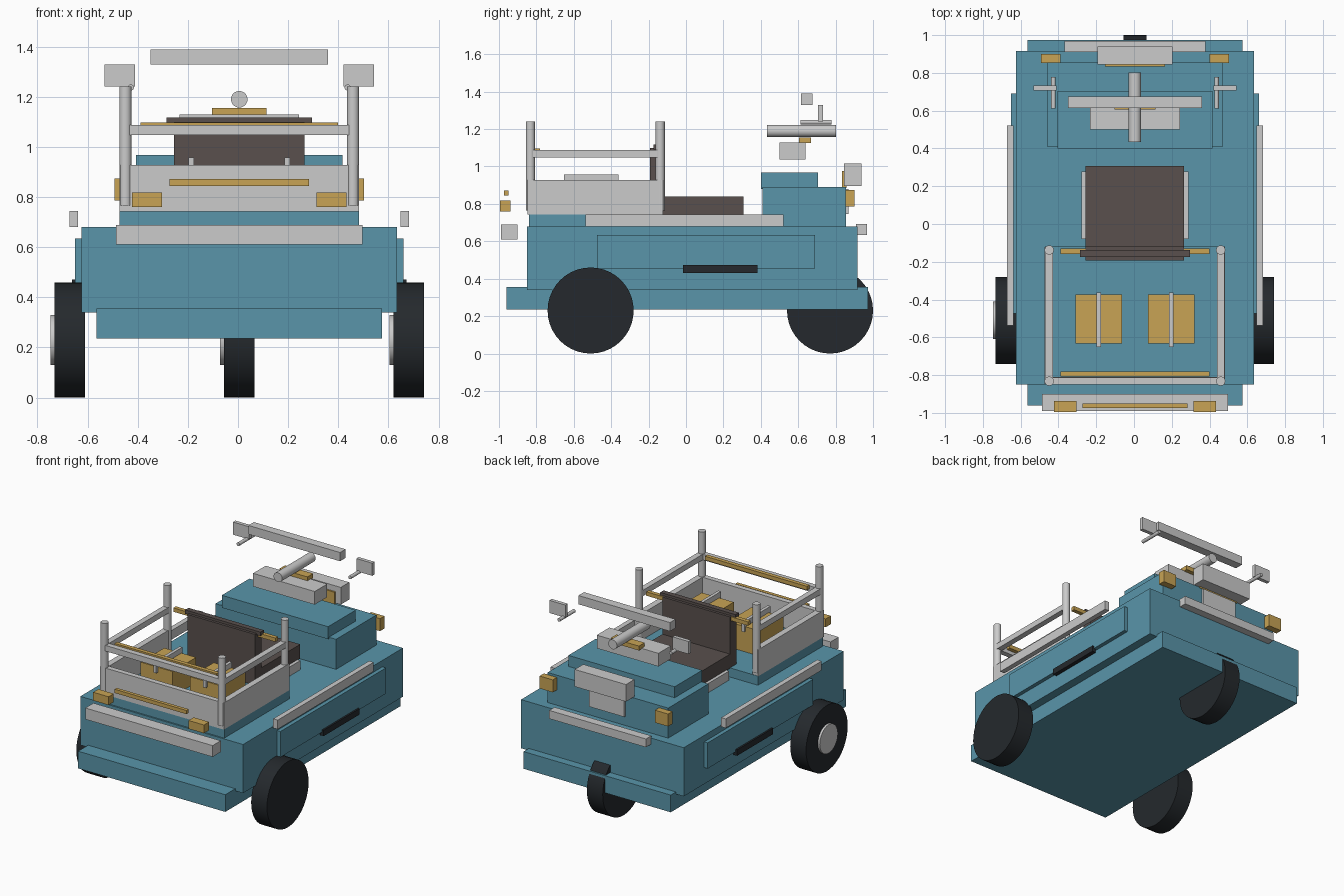
import bpy, bmesh, math
from mathutils import Matrix

if "Cube" in bpy.data.objects:
    bpy.data.objects.remove(bpy.data.objects["Cube"])

CX = 0.005  # the hub caps sit on one side only, so the body centre is a touch off x = 0


def material(name, rgb):
    m = bpy.data.materials.new(name)
    m.diffuse_color = (*rgb, 1)
    m.use_nodes = True
    m.node_tree.nodes["Principled BSDF"].inputs["Base Color"].default_value = m.diffuse_color
    return m


BLUE = material("blue_paint", (0.10, 0.30, 0.40))
AMBER = material("amber", (0.58, 0.37, 0.09))
BROWN = material("brown_vinyl", (0.10, 0.08, 0.075))
BLACK = material("black_rubber", (0.018, 0.022, 0.026))


def finish(name, bm, mat):
    me = bpy.data.meshes.new(name)
    bm.to_mesh(me)
    bm.free()
    ob = bpy.data.objects.new(name, me)
    bpy.context.collection.objects.link(ob)
    if mat:
        me.materials.append(mat)
    return ob


def box(name, x, y, z, mat=None):
    """Box from (min, max) ranges; x is measured from the body centre."""
    bm = bmesh.new()
    bmesh.ops.create_cube(bm, size=1)
    for v in bm.verts:
        v.co = [r[0] + (c + 0.5) * (r[1] - r[0]) for c, r in zip(v.co, (x, y, z))]
        v.co.x += CX
    return finish(name, bm, mat)


def mid(name, half, y, z, mat=None):
    return box(name, (-half, half), y, z, mat)


def pair(name, x, y, z, mat=None):
    box("left_" + name, (-x[1], -x[0]), y, z, mat)
    box("right_" + name, x, y, z, mat)


def rod(name, centre, radius, length, axis, mat=None, sides=32):
    bm = bmesh.new()
    bmesh.ops.create_cone(bm, cap_ends=True, segments=sides, radius1=radius,
                          radius2=radius, depth=length)
    turn = {"x": Matrix.Rotation(math.pi / 2, 4, "Y"),
            "y": Matrix.Rotation(math.pi / 2, 4, "X"), "z": Matrix()}[axis]
    x, y, z = centre
    bm.transform(Matrix.Translation((x + CX, y, z)) @ turn)
    ob = finish(name, bm, mat)
    bpy.context.view_layer.objects.active = ob
    ob.select_set(True)
    bpy.ops.object.shade_smooth_by_angle(angle=math.radians(35))
    ob.select_set(False)


# wheels, each with a hub cap on its -x side
for name, x, y in (("left_wheel", -0.676, -0.51), ("right_wheel", 0.676, -0.51),
                   ("single_wheel", 0, 0.77)):
    rod(name, (x, y, 0.23), 0.23, 0.122, "x", BLACK, 40)
    rod(name + "_hub", (x - 0.04, y, 0.23), 0.1, 0.072, "x")

# chassis, body and side panels
mid("chassis", 0.569, (-0.96, 0.974), (0.235, 0.355), BLUE)
mid("body", 0.629, (-0.85, 0.916), (0.34, 0.68), BLUE)
pair("side_panel", (0.6, 0.656), (-0.475, 0.69), (0.455, 0.635), BLUE)
pair("side_rail", (0.643, 0.678), (-0.537, 0.522), (0.68, 0.744))
pair("side_step", (0.64, 0.668), (-0.015, 0.382), (0.43, 0.472), BLACK)

# cowl and steering gear
mid("cowl", 0.466, (0.41, 0.855), (0.67, 0.89), BLUE)
mid("upper_cowl", 0.411, (0.401, 0.705), (0.88, 0.967), BLUE)
mid("dashboard", 0.238, (0.5, 0.638), (1.037, 1.129))
mid("gauge", 0.108, (0.605, 0.667), (1.125, 1.156), AMBER)
rod("steering_column", (0, 0.618, 1.19), 0.033, 0.37, "y")
mid("handlebar", 0.354, (0.614, 0.675), (1.328, 1.389))
pair("mirror", (0.415, 0.538), (0.707, 0.733), (1.24, 1.328))
for side, s in (("left", -1), ("right", 1)):
    rod(side + "_mirror_stem", (s * 0.432, 0.695, 1.237), 0.012, 0.168, "y", sides=16)

# parts on the +y end
mid("end_box", 0.198, (0.845, 0.939), (0.895, 1.015))
mid("end_amber_panel", 0.158, (0.833, 0.858), (0.885, 0.975), AMBER)
mid("end_plate", 0.135, (0.845, 0.869), (0.745, 0.88))
pair("end_lamp", (0.395, 0.497), (0.852, 0.9), (0.787, 0.874), AMBER)
mid("end_bumper", 0.374, (0.91, 0.969), (0.635, 0.693))

# parts on the front
mid("front_bumper", 0.492, (-0.99, -0.9), (0.61, 0.689))
pair("front_lamp", (0.309, 0.428), (-0.995, -0.938), (0.76, 0.818), AMBER)
mid("front_strip", 0.278, (-0.973, -0.949), (0.845, 0.871), AMBER)

# seat
mid("seat_base", 0.283, (-0.08, 0.277), (0.67, 0.744))
mid("seat_cushion", 0.261, (-0.12, 0.307), (0.74, 0.84), BROWN)
mid("seat_back", 0.261, (-0.193, -0.12), (0.74, 1.1), BROWN)
mid("seat_top_roll", 0.291, (-0.175, -0.138), (1.09, 1.117), BROWN)

# cargo bed with walls, corner posts and rails
mid("bed_floor", 0.477, (-0.84, -0.12), (0.67, 0.744), BLUE)
mid("bed_front_wall", 0.478, (-0.847, -0.81), (0.742, 0.928))
pair("bed_side_wall", (0.435, 0.478), (-0.81, -0.122), (0.742, 0.928))
for side, s in (("left", -1), ("right", 1)):
    for end, y in (("front", -0.832), ("back", -0.138)):
        rod(f"{side}_{end}_post", (s * 0.454, y, 1.003), 0.0245, 0.475, "z", sides=24)
pair("bed_side_rail", (0.434, 0.474), (-0.832, -0.138), (1.048, 1.088))
mid("bed_front_rail", 0.454, (-0.85, -0.812), (1.048, 1.088))
for end, y in (("front", -0.794), ("back", -0.144)):
    mid(end + "_amber_bar", 0.394, (y - 0.014, y + 0.014), (1.07, 1.097), AMBER)

# cargo cases with straps
pair("cargo_case", (0.068, 0.315), (-0.632, -0.372), (0.742, 0.92), AMBER)
pair("cargo_strap", (0.181, 0.203), (-0.652, -0.362), (0.885, 0.957))
